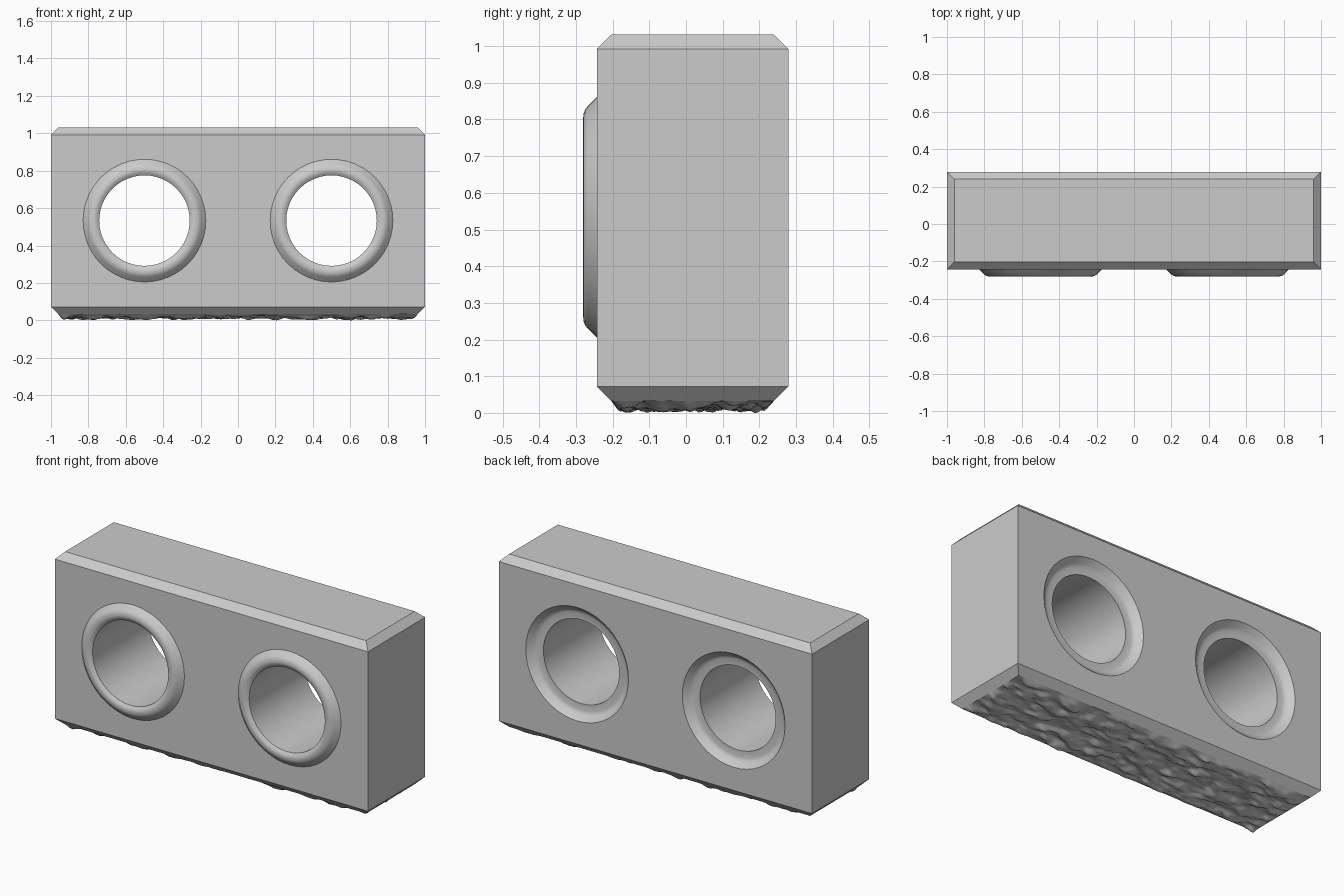
import bpy, bmesh, math
from mathutils import Vector, noise

if "Cube" in bpy.data.objects:
    bpy.data.objects.remove(bpy.data.objects["Cube"])

Y0, Y1 = -0.243, 0.279        # front and back faces
Z0, Z1, C = 0.033, 1.031, 0.039  # bottom, top, chamfer
HOLE_X, HOLE_Z, R, SEG = 0.5, 0.533, 0.242, 48


def make_object(name, bm):
    mesh = bpy.data.meshes.new(name)
    bm.to_mesh(mesh)
    bm.free()
    obj = bpy.data.objects.new(name, mesh)
    bpy.context.collection.objects.link(obj)
    return obj


def activate(obj):
    bpy.ops.object.select_all(action='DESELECT')
    obj.select_set(True)
    bpy.context.view_layer.objects.active = obj


def smooth(obj, angle=30):
    activate(obj)
    bpy.ops.object.shade_smooth_by_angle(angle=math.radians(angle))


def lathe(name, x, profile, closed):
    """Spin (radius, y) points around a y-parallel axis at a hole centre."""
    bm = bmesh.new()
    rings = []
    for r, y in profile:
        rings.append([bm.verts.new((x + r * math.cos(a), y, HOLE_Z + r * math.sin(a)))
                      for a in (2 * math.pi * i / SEG for i in range(SEG))])
    pairs = list(zip(rings, rings[1:]))
    if closed == 'loop':
        pairs.append((rings[-1], rings[0]))
    else:
        bm.faces.new(rings[0])
        bm.faces.new(rings[-1])
    for a, b in pairs:
        for i in range(SEG):
            j = (i + 1) % SEG
            bm.faces.new((a[i], a[j], b[j], b[i]))
    bmesh.ops.recalc_face_normals(bm, faces=bm.faces)
    return make_object(name, bm)


# Block with chamfered top and bottom rims
bm = bmesh.new()
loops = []
for inset, z in ((C, Z0), (0, Z0 + C), (0, Z1 - C), (C, Z1)):
    loops.append([bm.verts.new((sx * (1 - inset), y, z)) for sx, y in
                  ((-1, Y0 + inset), (1, Y0 + inset), (1, Y1 - inset), (-1, Y1 - inset))])
for a, b in zip(loops, loops[1:]):
    for i in range(4):
        j = (i + 1) % 4
        bm.faces.new((a[i], a[j], b[j], b[i]))
bm.faces.new(loops[0])
bm.faces.new(loops[-1])
bmesh.ops.recalc_face_normals(bm, faces=bm.faces)
block = make_object("block", bm)

# Shared collar shape: (radius, offset out of the face)
collar = [(0.328, 0), (0.302, 0.026), (0.294, 0.032), (0.284, 0.036), (0.27, 0.0375),
          (0.262, 0.036), (0.253, 0.032), (R, 0.024)]

for side, x in (("left", -HOLE_X), ("right", HOLE_X)):
    # Through hole with a matching socket in the back
    socket = [(0.328, 0.05), (0.328, 0), (0.302, -0.026), (0.292, -0.034),
              (0.28, -0.038), (R, -0.038)]
    cutter = lathe(side + "_hole_cutter", x,
                   [(r, Y1 + d) for r, d in socket] + [(R, Y0 - 0.1)], 'caps')
    mod = block.modifiers.new("hole", 'BOOLEAN')
    mod.object, mod.operation, mod.solver = cutter, 'DIFFERENCE', 'EXACT'
    activate(block)
    bpy.ops.object.modifier_apply(modifier=mod.name)
    bpy.data.objects.remove(cutter)
    # Raised collar on the front
    ring = lathe(side + "_collar", x,
                 [(r, Y0 - d) for r, d in collar] + [(R, Y0)], 'loop')
    smooth(ring)

# Open the flat underside so the rough surface replaces it
bm = bmesh.new()
bm.from_mesh(block.data)
under = [f for f in bm.faces if f.normal.z < -0.99 and f.calc_center_median().z < Z0 + 0.01]
bmesh.ops.delete(bm, geom=under, context='FACES_ONLY')
bm.to_mesh(block.data)
bm.free()
smooth(block, 25)

# Rough rippled underside
bm = bmesh.new()
bmesh.ops.create_grid(bm, x_segments=120, y_segments=50, size=1)
hx, hy, cy = 1 - C, (Y1 - Y0) / 2 - C, (Y0 + Y1) / 2
drops = []
for v in bm.verts:
    x, y = v.co.x * hx, v.co.y * hy
    n = noise.noise(Vector((x * 10, y * 20, 3.7))) + 0.4 * noise.noise(Vector((x * 22, y * 40, 8.1)))
    edge = min(hx - abs(x), hy - abs(y))
    drops.append(min(1, edge / 0.025) * max(0, n + 0.65))
    v.co.x, v.co.y = x, y + cy
top = max(drops)
for v, d in zip(bm.verts, drops):
    v.co.z = Z0 * (1 - d / top)
bmesh.ops.reverse_faces(bm, faces=bm.faces)
smooth(make_object("rough_underside", bm), 60)
